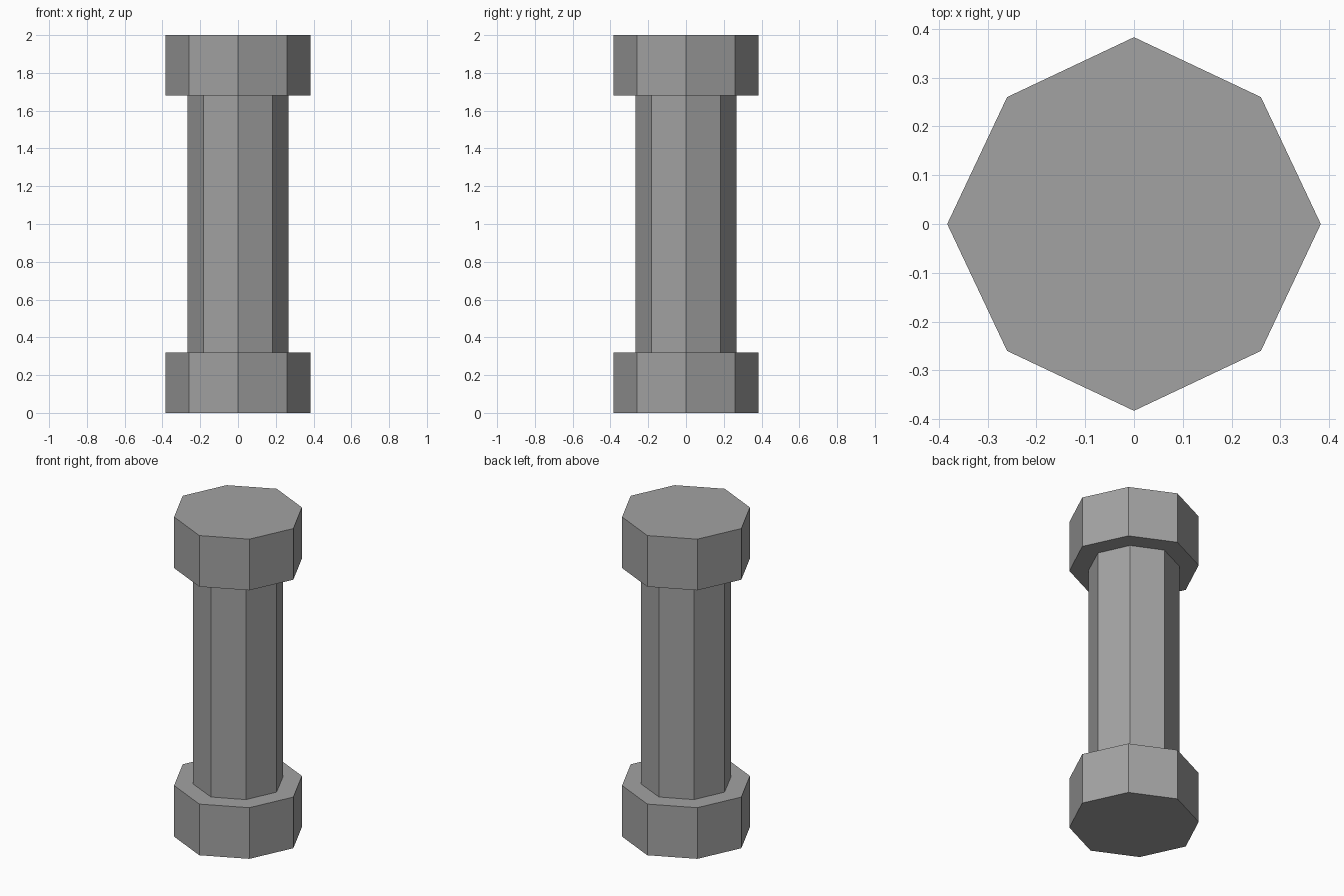
import bpy
import bmesh
from math import cos, sin, pi

cube = bpy.data.objects.get("Cube")
if cube:
    bpy.data.objects.remove(cube, do_unlink=True)

GREY = (0.36, 0.36, 0.36, 1.0)
grey = bpy.data.materials.new("plain grey")
grey.use_nodes = True
grey.diffuse_color = GREY
grey.node_tree.nodes["Principled BSDF"].inputs["Base Color"].default_value = GREY


def octagonal_prism(name, axis_radius, diagonal_radius, bottom, top):
    """Flat-faced prism whose corners alternate between two radii."""
    bm = bmesh.new()
    ring = []
    for i in range(8):
        radius = diagonal_radius if i % 2 else axis_radius
        angle = i * pi / 4
        ring.append(bm.verts.new((radius * cos(angle), radius * sin(angle), bottom)))
    base = bm.faces.new(ring)
    extruded = bmesh.ops.extrude_face_region(bm, geom=[base], use_keep_orig=True)
    upper = [v for v in extruded["geom"] if isinstance(v, bmesh.types.BMVert)]
    bmesh.ops.translate(bm, vec=(0, 0, top - bottom), verts=upper)
    bmesh.ops.recalc_face_normals(bm, faces=bm.faces)

    mesh = bpy.data.meshes.new(name)
    bm.to_mesh(mesh)
    bm.free()
    mesh.materials.append(grey)
    obj = bpy.data.objects.new(name, mesh)
    bpy.context.collection.objects.link(obj)
    return obj


# Wide collars at both ends, joined by a narrower shaft
octagonal_prism("bottom_collar", 0.383, 0.368, 0.0, 0.32)
octagonal_prism("shaft", 0.267, 0.258, 0.32, 1.68)
octagonal_prism("top_collar", 0.383, 0.368, 1.68, 2.0)
